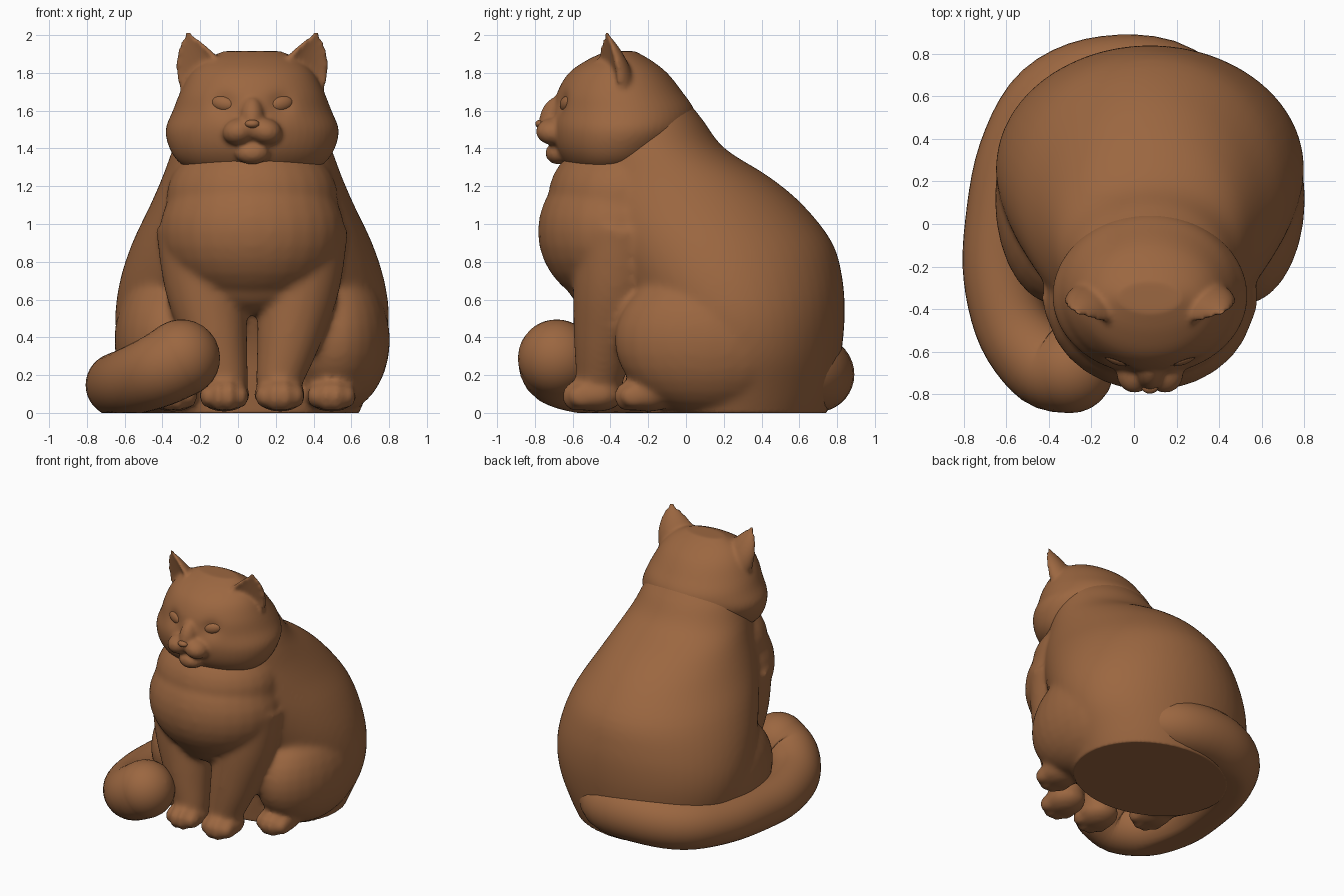
import bpy, bmesh, math
from mathutils import Vector, Matrix, Euler

if "Cube" in bpy.data.objects:
    bpy.data.objects.remove(bpy.data.objects["Cube"])

CX = 0.075  # symmetry plane of the body
fur = bpy.data.materials.new("brown clay")
fur.diffuse_color = (0.33, 0.135, 0.052, 1)
fur.use_nodes = True
fur.node_tree.nodes["Principled BSDF"].inputs["Base Color"].default_value = fur.diffuse_color


def ball(bm, loc, r, rot=(0, 0, 0)):
    m = (Matrix.Translation((loc[0] + CX, loc[1], loc[2]))
         @ Euler(rot).to_matrix().to_4x4() @ Matrix.Diagonal((*r, 1)))
    rings = []
    for j in range(17):
        a = math.pi * max(0.01, min(j / 16, 0.99))
        rings.append([m @ Vector((math.sin(a) * math.cos(b), math.sin(a) * math.sin(b), -math.cos(a)))
                      for b in [2 * math.pi * i / 28 for i in range(28)]])
    loft(bm, rings)


def spline(pts, n):
    """Catmull-Rom interpolation of equal-length tuples."""
    p = [pts[0]] + list(pts) + [pts[-1]]
    out = []
    for i in range(1, len(p) - 2):
        for k in range(n):
            t = k / n
            out.append([0.5 * (2 * b + (c - a) * t + (2 * a - 5 * b + 4 * c - d) * t * t
                               + (3 * b - a - 3 * c + d) * t ** 3)
                        for a, b, c, d in zip(p[i - 1], p[i], p[i + 1], p[i + 2])])
    return out + [list(pts[-1])]


def loft(bm, rings):
    rows = [[bm.verts.new(c) for c in ring] for ring in rings]
    n = len(rows[0])
    for a, b in zip(rows, rows[1:]):
        for i in range(n):
            bm.faces.new((a[i], a[(i + 1) % n], b[(i + 1) % n], b[i]))
    bm.faces.new(rows[0][::-1])
    bm.faces.new(rows[-1])


def stack(bm, sections, n=4, sides=56):
    """Oval rings stacked upwards from (z, y front, y back, half width)."""
    loft(bm, [[(CX + rx * math.cos(a), (yf + yb) / 2 + (yb - yf) / 2 * math.sin(a), z)
               for a in [2 * math.pi * i / sides for i in range(sides)]]
              for z, yf, yb, rx in spline(sections, n)])


def limb(bm, pts, ref, n=5, sides=28):
    """Round tube through (x, y, z, radius) with a rounded far end."""
    path = [(Vector(p[:3]) + Vector((CX, 0, 0)), p[3]) for p in spline(pts, n)]
    tangents = [(path[min(i + 1, len(path) - 1)][0] - path[max(i - 1, 0)][0]).normalized()
                for i in range(len(path))]
    end, r = path[-1]
    for k in range(1, 8):
        a = k / 7 * math.pi * 0.49
        path.append((end + tangents[-1] * r * math.sin(a), r * math.cos(a)))
        tangents.append(tangents[-1])
    rings = []
    for (c, r), t in zip(path, tangents):
        u = t.cross(ref).normalized()
        v = t.cross(u)
        rings.append([c + r * (u * math.cos(a) + v * math.sin(a))
                      for a in [2 * math.pi * i / sides for i in range(sides)]])
    loft(bm, rings)


def finish(name, bm, voxel=None, smooth=0):
    bmesh.ops.recalc_face_normals(bm, faces=bm.faces)
    me = bpy.data.meshes.new(name)
    bm.to_mesh(me)
    bm.free()
    ob = bpy.data.objects.new(name, me)
    bpy.context.collection.objects.link(ob)
    if voxel:  # fuse the overlapping masses and soften the joins
        rm = ob.modifiers.new("fuse", 'REMESH')
        rm.mode = 'VOXEL'
        rm.voxel_size = voxel
        sm = ob.modifiers.new("soften", 'SMOOTH')
        sm.factor, sm.iterations = 0.5, smooth
        dg = bpy.context.evaluated_depsgraph_get()
        new = bpy.data.meshes.new_from_object(ob.evaluated_get(dg))
        ob.modifiers.clear()
        ob.data = me = new
    for v in me.vertices:  # flat underside
        if v.co.z < 0:
            v.co.z = 0
    me.materials.clear()
    me.materials.append(fur)
    me.polygons.foreach_set("use_smooth", [True] * len(me.polygons))
    return ob


# body: torso
bm = bmesh.new()
stack(bm, [(-0.06, -0.2, 0.72, 0.54), (0.1, -0.22, 0.78, 0.61), (0.3, -0.25, 0.82, 0.695),
           (0.5, -0.32, 0.84, 0.725), (0.7, -0.42, 0.83, 0.70), (0.9, -0.52, 0.775, 0.635),
           (1.1, -0.60, 0.62, 0.54), (1.25, -0.60, 0.44, 0.475), (1.4, -0.55, 0.205, 0.42),
           (1.55, -0.5, 0.09, 0.36), (1.65, -0.45, 0.01, 0.28)])
# chest
ball(bm, (0, -0.37, 0.96), (0.49, 0.415, 0.40))
ball(bm, (0, -0.34, 1.14), (0.455, 0.39, 0.33))
ball(bm, (0, -0.42, 0.72), (0.33, 0.22, 0.2))
for s in (-1, 1):
    # haunch
    ball(bm, (0.44 * s, 0.12, 0.385), (0.29, 0.50, 0.39))
    ball(bm, (0.42 * s, 0.12, 0.5), (0.26, 0.42, 0.35))
    # front leg
    limb(bm, [(0.26 * s, -0.34, 0.98, 0.25), (0.245 * s, -0.38, 0.68, 0.22),
              (0.195 * s, -0.425, 0.4, 0.172), (0.15 * s, -0.455, 0.2, 0.13),
              (0.145 * s, -0.46, 0.14, 0.12)], Vector((0, 1, 0)))
    # front and hind paws with toes
    for px, py in ((0.148, -0.475), (0.42, -0.2)):
        ball(bm, (px * s, py, 0.095), (0.135, 0.15, 0.09))
        for k in (-1.5, -0.5, 0.5, 1.5):
            ball(bm, (px * s + 0.06 * k, py - 0.11 + 0.016 * k * k, 0.088),
                 (0.04, 0.078, 0.085 - 0.01 * k * k))
finish("body", bm, 0.018, 13)

# tail wrapped round the left side, tip resting in front
bm = bmesh.new()
limb(bm, [(x - CX, y, z, r) for x, y, z, r in (
    (0.45, 0.40, 0.22, 0.13), (0.2, 0.65, 0.20, 0.19), (-0.13, 0.685, 0.205, 0.2),
    (-0.4, 0.58, 0.18, 0.19), (-0.56, 0.32, 0.16, 0.175), (-0.625, 0.0, 0.15, 0.17),
    (-0.63, -0.25, 0.15, 0.172), (-0.56, -0.5, 0.17, 0.18), (-0.42, -0.665, 0.225, 0.195),
    (-0.30, -0.685, 0.29, 0.205))], Vector((0, 0, 1)), 5, 36)
finish("tail", bm)

# head: skull with full cheeks
bm = bmesh.new()
stack(bm, [(1.25, -0.56, -0.25, 0.26), (1.32, -0.64, -0.12, 0.38), (1.4, -0.69, -0.03, 0.437),
           (1.5, -0.71, 0.04, 0.458), (1.6, -0.70, 0.045, 0.42), (1.7, -0.68, -0.02, 0.38),
           (1.8, -0.62, -0.10, 0.325), (1.87, -0.52, -0.19, 0.25), (1.915, -0.42, -0.27, 0.15)])
# chin and nose bridge
ball(bm, (0, -0.675, 1.375), (0.09, 0.07, 0.06))
ball(bm, (0, -0.69, 1.56), (0.065, 0.085, 0.12), (-0.3, 0, 0))
ca, sa = math.cos(0.4), math.sin(0.4)
arc = [math.pi * i / 14 for i in range(15)]
for s in (-1, 1):
    # muzzle pad
    ball(bm, (0.072 * s, -0.705, 1.49), (0.086, 0.09, 0.07), (0, 0.25 * s, 0))
    # ear: crescent sections, hollow side forwards and outwards
    rings = []
    for j in range(17):
        t = math.sin(j / 16 * math.pi / 2)
        k = max(1 - t ** 2.3, 0.12)
        c = Vector((0.215, -0.39, 1.68)).lerp(Vector((0.345, -0.425, 2.02)), t)
        sec = [(0.165 * k * math.cos(a), 0.12 * k * math.sin(a)) for a in arc]
        sec += [(0.15 * k * math.cos(a), 0.03 * k * math.sin(a) - 0.03 * k)
                for a in arc[::-1]]
        rings.append([(CX + s * (c.x + u * ca - v * sa), c.y + u * sa + v * ca, c.z)
                      for u, v in sec])
    loft(bm, rings)
head = finish("head", bm, 0.0125, 7)
# eye sockets
for v in head.data.vertices:
    if v.co.y < -0.5:
        d2 = (abs(v.co.x - CX) - 0.155) ** 2 + (v.co.z - 1.637) ** 2
        v.co.y += 0.025 * math.exp(-d2 / 0.004)

# nose
bm = bmesh.new()
ball(bm, (0, -0.77, 1.53), (0.038, 0.028, 0.022))
finish("nose", bm)

# almond eyes
for s, side in ((-1, "left"), (1, "right")):
    bm = bmesh.new()
    ball(bm, (0.155 * s, -0.632, 1.637), (0.066, 0.03, 0.04), (0, -0.2 * s, 0.35 * s))
    finish(side + "_eye", bm)
